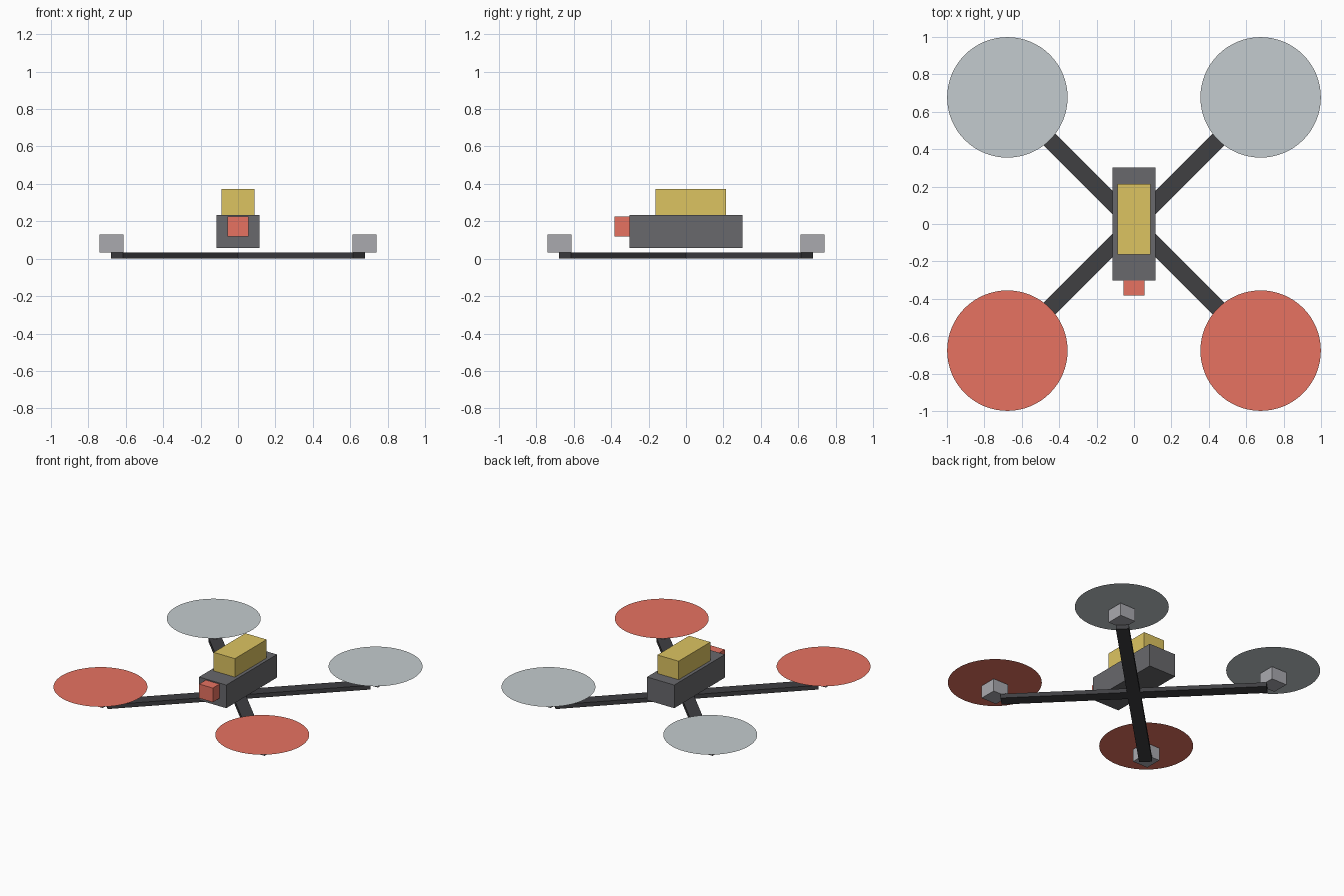
import bpy, math

if "Cube" in bpy.data.objects:
    bpy.data.objects.remove(bpy.data.objects["Cube"])


def material(name, rgb):
    m = bpy.data.materials.new(name)
    m.diffuse_color = (*rgb, 1)
    m.use_nodes = True
    m.node_tree.nodes["Principled BSDF"].inputs["Base Color"].default_value = m.diffuse_color
    return m


red = material("red", (0.80, 0.17, 0.12))
yellow = material("yellow", (0.72, 0.55, 0.12))
dark = material("dark", (0.05, 0.05, 0.055))
grey = material("grey", (0.14, 0.14, 0.15))
silver = material("silver", (0.40, 0.40, 0.43))
pale = material("pale", (0.55, 0.60, 0.62))


def box(name, lo, hi, mat, turn=0):
    centre = [(a + b) / 2 for a, b in zip(lo, hi)]
    bpy.ops.mesh.primitive_cube_add(size=1, location=centre, rotation=(0, 0, turn))
    o = bpy.context.object
    o.name = name
    o.scale = [b - a for a, b in zip(lo, hi)]
    o.data.materials.append(mat)


# Central body, battery and camera
box("body", (-0.114, -0.303, 0.058), (0.114, 0.303, 0.233), grey)
box("battery", (-0.089, -0.164, 0.233), (0.089, 0.215, 0.373), yellow)
box("camera", (-0.057, -0.382, 0.118), (0.057, -0.303, 0.225), red)

# Crossed arms
for name, angle in (("arm_right_back", 45), ("arm_left_back", 135)):
    box(name, (-0.915, -0.045, 0), (0.915, 0.045, 0.032), dark, math.radians(angle))

# Motors with flat propeller discs
R = 0.677
for sx, side in ((-1, "left"), (1, "right")):
    for sy, end, mat in ((-1, "front", red), (1, "back", pale)):
        x, y = sx * R, sy * R
        box(f"motor_{end}_{side}", (x - 0.064, y - 0.064, 0.032),
            (x + 0.064, y + 0.064, 0.129), silver)
        bpy.ops.mesh.primitive_circle_add(vertices=64, radius=0.322, fill_type='NGON',
                                          location=(x, y, 0.15))
        disc = bpy.context.object
        disc.name = f"propeller_{end}_{side}"
        disc.data.materials.append(mat)
